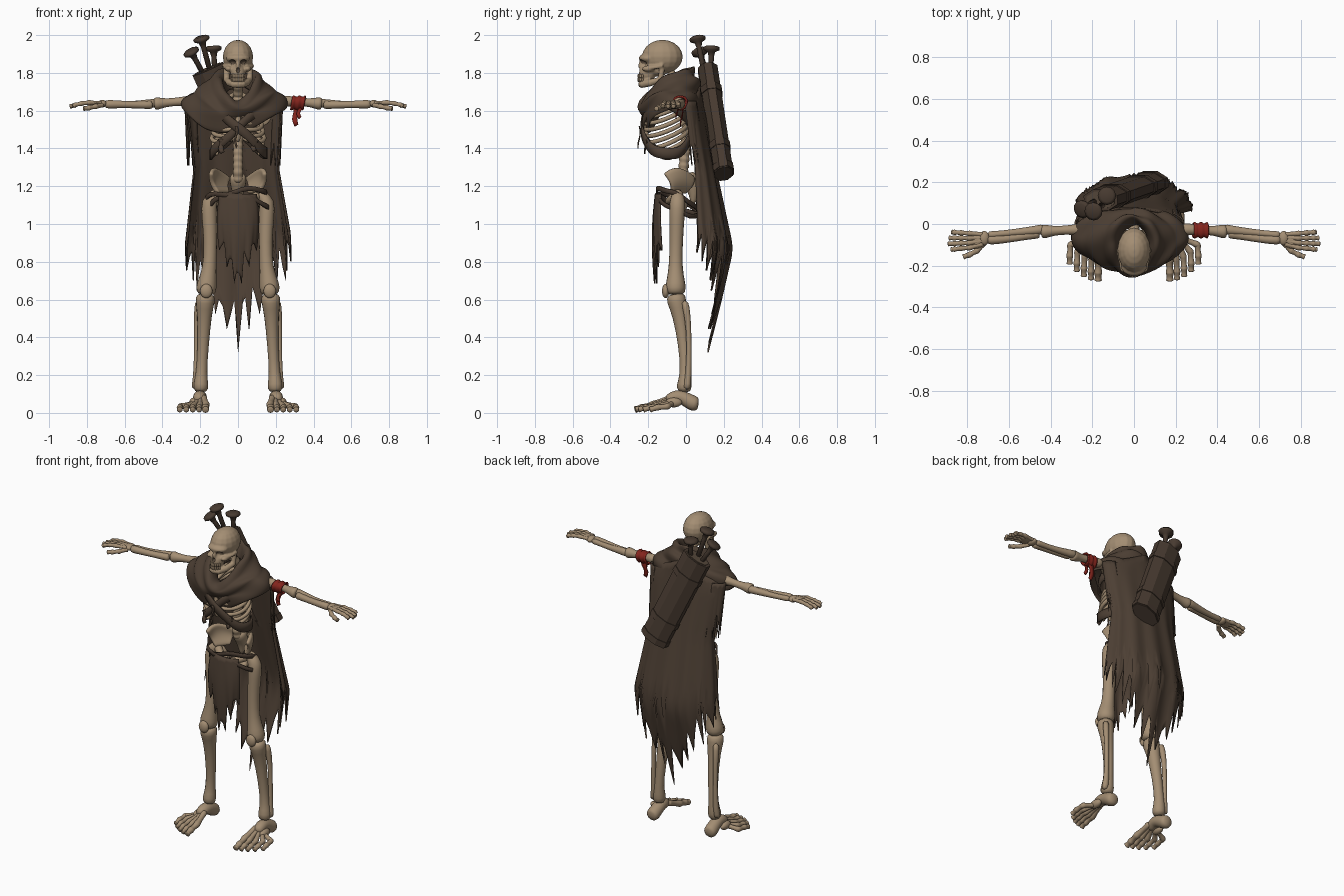
import bpy, bmesh, math, random
from math import sin, cos, pi
from mathutils import Vector, Matrix

if "Cube" in bpy.data.objects:
    bpy.data.objects.remove(bpy.data.objects["Cube"])
random.seed(4)

def material(name, r, g, b):
    m = bpy.data.materials.new(name)
    m.use_nodes = True
    m.diffuse_color = (r, g, b, 1)
    bsdf = m.node_tree.nodes["Principled BSDF"]
    bsdf.inputs["Base Color"].default_value = (r, g, b, 1)
    bsdf.inputs["Roughness"].default_value = 0.9
    return m

BONE = material("aged bone", .37, .27, .172)
DARK = material("dark hollow", .1, .07, .047)
CLOTH = material("brown cloth", .074, .05, .034)
LEATHER = material("brown leather", .064, .043, .03)
RED = material("red cloth", .23, .018, .012)

# ---------- helpers ----------
def finish(name, bm, mat, smooth=True, mirror=False, sub=0, thick=0):
    bmesh.ops.recalc_face_normals(bm, faces=bm.faces)
    for f in bm.faces:
        f.smooth = smooth
    me = bpy.data.meshes.new(name)
    bm.to_mesh(me)
    bm.free()
    me.materials.append(mat)
    ob = bpy.data.objects.new(name, me)
    bpy.context.collection.objects.link(ob)
    if mirror:
        ob.modifiers.new("mirror", "MIRROR").use_mirror_merge = False
    if thick:
        ob.modifiers.new("thickness", "SOLIDIFY").thickness = thick
    if sub:
        ob.modifiers.new("round", "SUBSURF").levels = sub
        ob.modifiers["round"].render_levels = sub
    return ob

def sweep(bm, path, sides=8, swell=1):
    """Tube through (x, y, z, radius) points."""
    pts = [Vector(p[:3]) for p in path]
    span = (pts[-1] - pts[0]).normalized()
    ref = Vector((0, 0, 1)) if abs(span.z) < .7 else Vector((0, 1, 0))
    rings = []
    for i, p in enumerate(pts):
        t = pts[min(i + 1, len(pts) - 1)] - pts[max(i - 1, 0)]
        a = t.cross(ref).normalized()
        b = a.cross(t).normalized()
        rings.append([bm.verts.new(p + swell * path[i][3] * (a * cos(k) + b * sin(k)))
                      for k in (2 * pi * j / sides for j in range(sides))])
    for r, q in zip(rings, rings[1:]):
        for j in range(sides):
            k = (j + 1) % sides
            bm.faces.new((r[j], r[k], q[k], q[j]))
    bm.faces.new(rings[0])
    bm.faces.new(rings[-1])

def ball(bm, centre, size):
    m = Matrix.Translation(centre) @ Matrix.Diagonal((*size, 1))
    bmesh.ops.create_uvsphere(bm, u_segments=16, v_segments=10, radius=1, matrix=m)

def bones(name, paths, balls=(), mirror=True):
    """Rounded bones; swell makes up for the shrinking of the subdivision."""
    bm = bmesh.new()
    for p in paths:
        sweep(bm, p, swell=1.11)
    for c, s in balls:
        ball(bm, c, s)
    return finish(name, bm, BONE, mirror=mirror, sub=1)

def jointed(pts, r):
    """Path that swells at every joint and thins between them."""
    out = []
    for a, b in zip(pts, pts[1:]):
        a, b = Vector(a), Vector(b)
        out += [(*a.lerp(b, t), r * k) for t, k in ((.03, 1), (.2, .92), (.5, .75), (.8, .92), (.97, 1.08))]
    return out

def sheet(name, f, nu, nv, mat, thick=.008, cyclic=False, mirror=False, sub=0):
    """Cloth surface from f(u, v), with u and v in 0..1."""
    bm = bmesh.new()
    cols = [[bm.verts.new(f(i / nu, j / nv)) for j in range(nv + 1)]
            for i in range(nu if cyclic else nu + 1)]
    for i in range(nu):
        a, b = cols[i], cols[(i + 1) % len(cols)]
        for j in range(nv):
            bm.faces.new((a[j], b[j], b[j + 1], a[j + 1]))
    return finish(name, bm, mat, mirror=mirror, sub=sub, thick=thick)

def graph(x, *pts):
    """Piecewise linear value, points in rising x."""
    for (a, p), (b, q) in zip(pts, pts[1:]):
        if x <= b:
            return p + (q - p) * max(0, (x - a) / (b - a))
    return pts[-1][1]

def ragged(n, base, depth, step=3):
    """Torn hem: height for every column, with a tip every few columns."""
    return [base(i / n * 2 - 1) + (0 if i % step == 0 else depth * random.uniform(.4, 1.2)) for i in range(n + 1)]

# ---------- skull ----------
bm = bmesh.new()
ball(bm, (0, -.125, 1.885), (.08, .108, .09))
ball(bm, (0, -.2, 1.877), (.064, .05, .028))
ball(bm, (0, -.205, 1.8), (.04, .045, .05))
ball(bm, (0, -.235, 1.838), (.012, .018, .03))
ball(bm, (0, -.15, 1.82), (.05, .06, .04))
for s in (-1, 1):
    ball(bm, (s * .05, -.2, 1.822), (.02, .034, .016))
    sweep(bm, [(s * .055, -.2, 1.825, .013), (s * .07, -.16, 1.83, .01), (s * .074, -.12, 1.84, .012)])
    sweep(bm, [(s * .064, -.125, 1.83, .014), (s * .06, -.135, 1.765, .018),
               (s * .045, -.19, 1.748, .02), (s * .022, -.23, 1.74, .02), (0, -.236, 1.74, .02)])
skull = finish("skull", bm, BONE)
skull.modifiers.new("fuse", "REMESH").voxel_size = .006
skull.modifiers["fuse"].use_smooth_shade = True
bm = bmesh.new()
for s in (-1, 1):
    ball(bm, (s * .032, -.247, 1.853), (.022, .04, .018))
ball(bm, (0, -.262, 1.814), (.011, .028, .017))
cutter = finish("socket_cutter", bm, DARK)
cutter.hide_render = True
cut = skull.modifiers.new("sockets", "BOOLEAN")
cut.operation, cut.object, cut.material_mode = "DIFFERENCE", cutter, "TRANSFER"
bpy.context.view_layer.objects.active = skull
for m in ("fuse", "sockets"):
    bpy.ops.object.modifier_apply(modifier=m)
bpy.data.objects.remove(cutter)
bones("teeth", [], [((.036 * sin(a), -.21 - .042 * cos(a), z), (.0065, .006, .012))
                    for a in (.15, .45, .75, 1.05) for z in (1.764, 1.783)])

# ---------- trunk ----------
def spine_y(z):
    return graph(z, (1.15, .02), (1.28, -.015), (1.5, .005), (1.68, .005), (1.82, -.1))
spine = [(0, spine_y(z), z, r) for k in range(17) for z, r in
         ((1.22 + .035 * k, .022), (1.235 + .035 * k, .028), (1.245 + .035 * k, .028))]
spurs = [[(0, spine_y(z), z, .014), (0, spine_y(z) + .03, z - .012, .009)]
         for z in (1.24 + .035 * k for k in range(14))]
bones("spine", [spine] + spurs, mirror=False)
ribs = []
for k in range(8):
    wide = graph(k, (0, .07), (2, .12), (5, .14), (7, .12))
    end = graph(k, (0, 3.0), (4, 2.9), (7, 2.0))
    ribs.append([(wide * sin(a), -.105 + .115 * cos(a), 1.7 - .034 * k - .045 * (1 - cos(a)) - .03 * sin(a), .0115)
                 for a in (.1 + (end - .1) * j / 12 for j in range(13))])
bones("ribs", ribs)
bones("sternum", [[(0, -.2, 1.64, .02), (0, -.215, 1.57, .016), (0, -.215, 1.47, .018), (0, -.21, 1.43, .008)]],
      mirror=False)
bones("shoulder_girdle", [[(.02, -.19, 1.65, .014), (.1, -.15, 1.67, .01), (.23, -.03, 1.66, .014)]],
      [((.13, .03, 1.6), (.055, .012, .08))])

# ---------- pelvis ----------
def wing(u, v):
    low = Vector((.118 - .06 * u, -.07 + .07 * u, 1.155))
    crest = Vector((.155 - .11 * u ** 2, -.12 + .175 * u, 1.24 + .06 * sin(pi * min(1, u * .8 + .15))))
    return low.lerp(crest, v) + Vector((.014, .015, 0)) * sin(pi * v)
sheet("hip_wings", wing, 10, 6, BONE, .026, mirror=True, sub=1)
bones("hip_ring", [[(.115, -.04, 1.16, .034), (.07, -.085, 1.125, .018), (0, -.1, 1.115, .02)],
                   [(.115, -.03, 1.15, .03), (.085, .0, 1.09, .02), (.055, -.03, 1.06, .018), (.01, -.095, 1.105, .014)]])
bones("sacrum", [[(0, .0, 1.27, .045), (0, .03, 1.22, .045), (0, .045, 1.16, .028), (0, .035, 1.1, .01)]], mirror=False)

# ---------- legs and feet ----------
bones("thigh_bone", [[(.1, -.045, 1.17, .03), (.125, -.045, 1.15, .03), (.155, -.045, 1.12, .043),
                      (.152, -.048, 1.04, .04), (.145, -.052, .9, .034), (.15, -.055, .77, .035),
                      (.162, -.055, .7, .048), (.168, -.055, .66, .055), (.17, -.055, .62, .045)]],
      [((.168, -.108, .645), (.034, .02, .038))])
bones("shin_bones", [[(.172, -.055, .635, .048), (.174, -.05, .59, .052), (.177, -.035, .53, .038), (.184, -.01, .36, .029),
                      (.194, 0, .2, .027), (.196, -.01, .15, .042), (.198, -.01, .105, .034)],
                     [(.207, -.01, .6, .022), (.218, .01, .52, .016), (.22, .018, .35, .012),
                      (.22, .012, .18, .016), (.228, .002, .12, .024)]])
toes = []
for i in range(5):
    x, tip = .172 + .034 * i, -.274 + .005 * i * i
    toes.append(jointed([(.183 + .012 * i, -.07, .084 - .008 * i), (x - .003, tip + .095, .042 - .002 * i),
                         (x, tip + .04, .028), (x, tip, .016)], .019 if i == 0 else .016))
bones("foot_bones", toes + [[(.204, .068, .045, .03), (.204, .045, .046, .042), (.202, .01, .066, .038),
                             (.2, -.035, .09, .036), (.205, -.075, .08, .034), (.21, -.105, .064, .022)]],
      [((.235, -.065, .055), (.024, .045, .026))])

# ---------- arms and hands ----------
bones("upper_arm_bone", [[(.225, -.025, 1.65, .026), (.26, -.025, 1.65, .03), (.29, -.028, 1.65, .024),
                          (.35, -.03, 1.645, .02), (.4, -.034, 1.64, .025), (.43, -.036, 1.638, .035), (.447, -.036, 1.636, .028)]])
bones("forearm_bones", [[(.425, -.022, 1.64, .025), (.46, -.03, 1.638, .023), (.57, -.04, 1.632, .016), (.66, -.05, 1.634, .015), (.705, -.052, 1.636, .019)],
                        [(.45, -.045, 1.632, .026), (.48, -.05, 1.63, .02), (.58, -.068, 1.632, .018), (.66, -.076, 1.634, .021), (.71, -.076, 1.634, .025)]])
fingers = []
for i in range(4):
    y, reach = -.045 - .023 * i, (.87, .888, .893, .875)[i]
    fingers.append(jointed([(.72, -.05 - .015 * i, 1.64), (.79, y, 1.643), (.83, y + .003 - .002 * i, 1.638),
                            (.862, y + .005 - .004 * i, 1.63), (reach, y + .006 - .005 * i, 1.622)], .0125))
fingers.append(jointed([(.715, -.09, 1.63), (.755, -.13, 1.622), (.79, -.148, 1.615), (.82, -.158, 1.61)], .014))
bones("hand_bones", fingers, [((.718, -.068, 1.637), (.026, .036, .02)), ((.755, -.077, 1.64), (.045, .042, .011))])

# ---------- cowl ----------
RINGS = [(.06, .07, -.085, 1.68, .04), (.08, .11, -.1, 1.745, .065), (.108, .14, -.1, 1.757, .08),
         (.135, .152, -.1, 1.735, .075), (.138, .147, -.1, 1.712, .065), (.18, .16, -.09, 1.715, .055),
         (.215, .16, -.085, 1.695, .04), (.215, .152, -.08, 1.682, .03), (.262, .155, -.07, 1.68, .02),
         (.287, .15, -.065, 1.65, .01), (.28, .145, -.065, 1.61, .01)]
LIFT = (0, .03, .035, .035, .03, .015)
def cowl(u, v):
    a = 2 * pi * u
    k = round(v * (len(RINGS) - 1))
    rx, ry, cy, z, tilt = RINGS[k]
    fold = .008 * sin(3 * a + k * 1.3) + .004 * sin(7 * a + k)
    front = max(0, -cos(a))
    lift = LIFT[min(k, 5)] * sin(a) ** 2 if k < 8 else 0
    return (rx * sin(a) * (1 + fold) - .02 * v, cy + (ry + fold) * cos(a),
            z + lift + tilt * cos(a) + fold - v * .12 * front ** 2 + .02 * v * sin(a) * front)
sheet("cowl", cowl, 48, len(RINGS) - 1, CLOTH, .01, cyclic=True, sub=1)

# ---------- cape, side flaps and loincloth ----------
N = 48
hem = ragged(N, lambda u: .32 + .53 * abs(u) ** .7, .19)
def cape(u, v):
    a = (u * 2 - 1) * 1.7
    top = 1.76 - .1 * abs(sin(a))
    z = top + (hem[round(u * N)] - top) * v
    w = graph(z, (.4, .285), (.9, .28), (1.3, .225), (1.6, .25), (1.74, .18))
    shift = graph(z, (.9, 0), (1.6, -.02))
    yc = graph(z, (.35, .02), (.9, .085), (1.3, .06), (1.7, .0))
    d = graph(z, (.35, .09), (.6, .13), (.85, .16), (1.3, .095), (1.7, .08)) + .012 * v * sin(11 * a + 1)
    return shift + w * sin(a) * (1 + .03 * v * sin(13 * a)), yc + d * cos(a), z
sheet("cape", cape, N, 24, CLOTH)
for s, name, reach in ((-1, "side_flap_right", .285), (1, "side_flap_left", .24)):
    hem_flap = ragged(12, lambda u: 1.31, .13)
    def side_flap(u, v):
        a = 1.75 - .85 * u
        z = 1.65 + (hem_flap[round(u * 12)] - 1.65) * v
        return (s * (reach - .015 * v) * sin(a),
                graph(z, (1.3, .05), (1.7, 0)) + (.08 + .01 * v * sin(9 * a)) * cos(a), z)
    sheet(name, side_flap, 12, 10, CLOTH)
hem_front = ragged(15, lambda u: .64 + .22 * abs(u), .12)
def loincloth(u, v):
    x = (u * 2 - 1) * (.1 + .012 * sin(pi * v))
    return x, -.165 + 3 * x * x - .014 * sin(pi * v) + .006 * v * sin(70 * x), 1.16 + (hem_front[round(u * 15)] - 1.16) * v
sheet("loincloth", loincloth, 15, 14, CLOTH)

# ---------- straps and belts ----------
def strap(name, rx, ry, cy, z, tilt_x, tilt_y, width, mat=LEATHER):
    def f(u, v):
        a = 2 * pi * u
        return (rx * sin(a), cy - ry * cos(a),
                z + tilt_x * sin(a) + tilt_y * cos(a) + width * (v - .5) + .004 * sin(5 * a))
    sheet(name, f, 40, 2, mat, .01, cyclic=True)
strap("chest_strap_a", .155, .135, -.105, 1.5, -.13, .01, .06, CLOTH)
strap("chest_strap_b", .15, .13, -.105, 1.5, .13, .01, .055, CLOTH)
strap("belt_upper", .155, .115, -.045, 1.12, .035, .055, .026)
strap("belt_lower", .175, .118, -.045, 1.1, -.03, .05, .024)

def strip(name, x, y, top, bottom, width, mat):
    def f(u, v):
        return x + width * (u - .5) * (1 - .5 * v) + .006 * sin(7 * v), y + .006 * sin(5 * v), top + (bottom - top) * v + .012 * u * v
    sheet(name, f, 2, 6, mat, .006)
strip("chest_cloth_end_right", -.085, -.21, 1.45, 1.37, .04, CLOTH)
strip("chest_cloth_end_left", .085, -.21, 1.45, 1.38, .035, CLOTH)
strip("chest_cord", -.01, -.245, 1.52, 1.4, .015, CLOTH)

# ---------- red arm band ----------
def armband(u, v):
    a, r = 2 * pi * u, .036 + .004 * sin(v * 14) + .002 * sin(6 * pi * u)
    return .282 + .068 * v + .006 * sin(a), -.03 + r * cos(a), 1.643 + r * sin(a)
sheet("arm_band", armband, 20, 8, RED, cyclic=True)
strip("arm_band_end_long", .306, -.02, 1.63, 1.515, .04, RED)
strip("arm_band_end_short", .325, -.045, 1.63, 1.555, .028, RED)

# ---------- quiver and spikes ----------
top, bottom = Vector((-.16, .115, 1.82)), Vector((.085, .2, 1.265))
axis = (top - bottom).normalized()
side = Vector((0, 1, 0)).cross(axis).normalized()
frame = Matrix((side, axis.cross(side), axis)).transposed().to_4x4()
length = (top - bottom).length
def quiver_part(name, t, half, wide, deep, mat=LEATHER, taper=1):
    bm = bmesh.new()
    m = Matrix.Translation(bottom.lerp(top, t)) @ frame @ Matrix.Diagonal((wide, deep, half, 1)) @ Matrix.Rotation(pi / 8, 4, "Z")
    bmesh.ops.create_cone(bm, cap_ends=True, segments=8, radius1=taper, radius2=1, depth=2, matrix=m)
    finish(name, bm, mat, smooth=False)
quiver_part("quiver_body", .5, length / 2, .095, .056, taper=.97)
quiver_part("quiver_opening", 1, .004, .078, .044, DARK)
for t, w in ((.04, .097), (.25, .098), (.78, .1)):
    quiver_part("quiver_band", t, .018, w, w * .61)
for head, foot in (((-.195, .06, 1.985), (-.14, .1, 1.78)), ((-.25, .07, 1.915), (-.17, .12, 1.77)),
                   ((-.13, .135, 1.935), (-.12, .13, 1.76))):
    h, f = Vector(head), Vector(foot)
    d = (h - f).normalized()
    bm = bmesh.new()
    sweep(bm, [(*f, .014), (*(h - d * .05), .014), (*(h - d * .025), .02), (*(h - d * .014), .042),
               (*h, .044), (*(h + d * .008), .03)], 12)
    finish("spike", bm, LEATHER)
